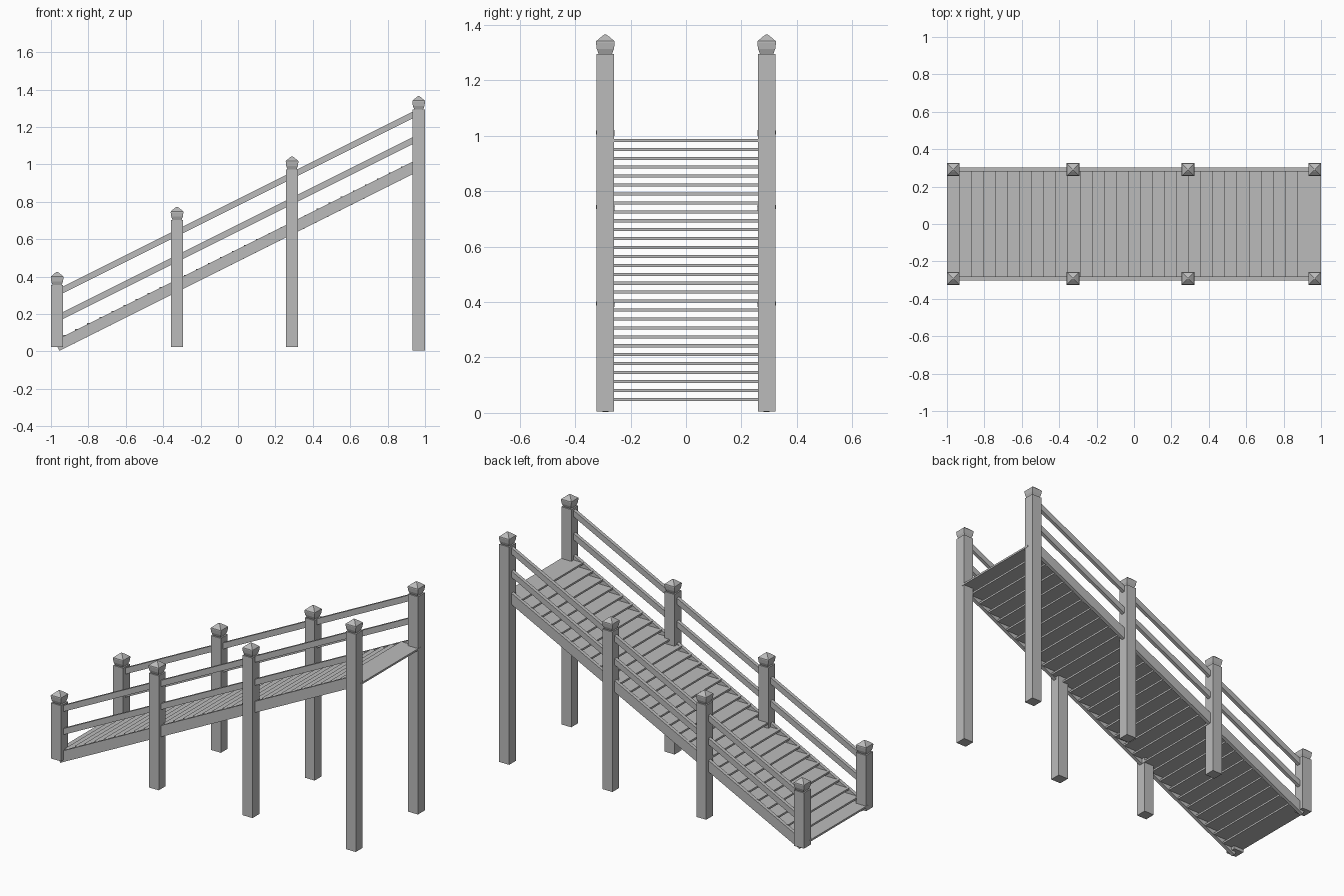
import bpy, bmesh, math
from mathutils import Matrix, Vector

cube = bpy.data.objects.get("Cube")
if cube:
    bpy.data.objects.remove(cube, do_unlink=True)

grey = bpy.data.materials.new("weathered_grey")
grey.use_nodes = True
colour = (0.5, 0.5, 0.5, 1)
grey.diffuse_color = colour
grey.node_tree.nodes["Principled BSDF"].inputs["Base Color"].default_value = colour

SIDE_Y = 0.291       # centre line of posts and rails
SLOPE = 0.5


def finish(name, bm):
    bmesh.ops.recalc_face_normals(bm, faces=bm.faces)
    mesh = bpy.data.meshes.new(name)
    bm.to_mesh(mesh)
    bm.free()
    mesh.materials.append(grey)
    obj = bpy.data.objects.new(name, mesh)
    bpy.context.collection.objects.link(obj)
    return obj


def box(name, centre, size, tilt=0.0):
    bm = bmesh.new()
    bmesh.ops.create_cube(bm, size=1)
    turn = Matrix.Rotation(-tilt, 4, 'Y')
    bm.transform(Matrix.Translation(centre) @ turn @ Matrix.Diagonal((*size, 1)))
    return finish(name, bm)


def square_loft(name, x, y, z, profile):
    """Stack of square sections given as (height, half width)."""
    bm = bmesh.new()
    rings = []
    for h, r in profile:
        rings.append([bm.verts.new((x + r * i, y + r * j, z + h))
                      for i, j in ((-1, -1), (1, -1), (1, 1), (-1, 1))])
    for low, high in zip(rings, rings[1:]):
        for k in range(4):
            n = (k + 1) % 4
            bm.faces.new((low[k], low[n], high[n], high[k]))
    bm.faces.new(rings[0])
    bm.faces.new(rings[-1])
    return finish(name, bm)


def sloped_bar(name, y, x0, x1, rise, thick, width):
    """Bar following the ramp, with ends square to its length."""
    angle = math.atan(SLOPE)
    mid = (x0 + x1) / 2
    box(name, Vector((mid, y, SLOPE * mid + rise)),
        ((x1 - x0) / math.cos(angle), width, thick * math.cos(angle)), angle)


# Posts with flared, pointed caps
CAP = [(0, 0.024), (0.018, 0.031), (0.041, 0.034), (0.046, 0.033),
       (0.064, 0.012), (0.07, 0.003)]
POSTS = [(-0.967, 0.025, 0.355), (-0.326, 0.025, 0.703),
         (0.289, 0.025, 0.973), (0.966, 0.005, 1.295)]
for label, side in (("left", 1), ("right", -1)):
    y = side * SIDE_Y
    for i, (x, low, top) in enumerate(POSTS, 1):
        box(f"{label}_post_{i}", Vector((x, y, (low + top) / 2)),
            (0.065, 0.064, top - low))
        square_loft(f"{label}_post_cap_{i}", x, y, top, CAP)
    # Handrails and side beam
    sloped_bar(f"{label}_top_rail", y, -0.967, 0.966, 0.797, 0.037, 0.021)
    sloped_bar(f"{label}_middle_rail", y, -0.967, 0.966, 0.66, 0.037, 0.021)
    sloped_bar(f"{label}_side_beam", y, -0.968, 0.966, 0.514, 0.067, 0.021)

# Overlapping level treads
COUNT, DEPTH, THICK = 30, 0.128, 0.011
for i in range(COUNT):
    t = i / (COUNT - 1)
    x = -1 + DEPTH / 2 + t * (2 - DEPTH)
    z = 0.049 + t * 0.934
    box(f"tread_{i + 1}", Vector((x, 0, z)), (DEPTH, 0.57, THICK))
